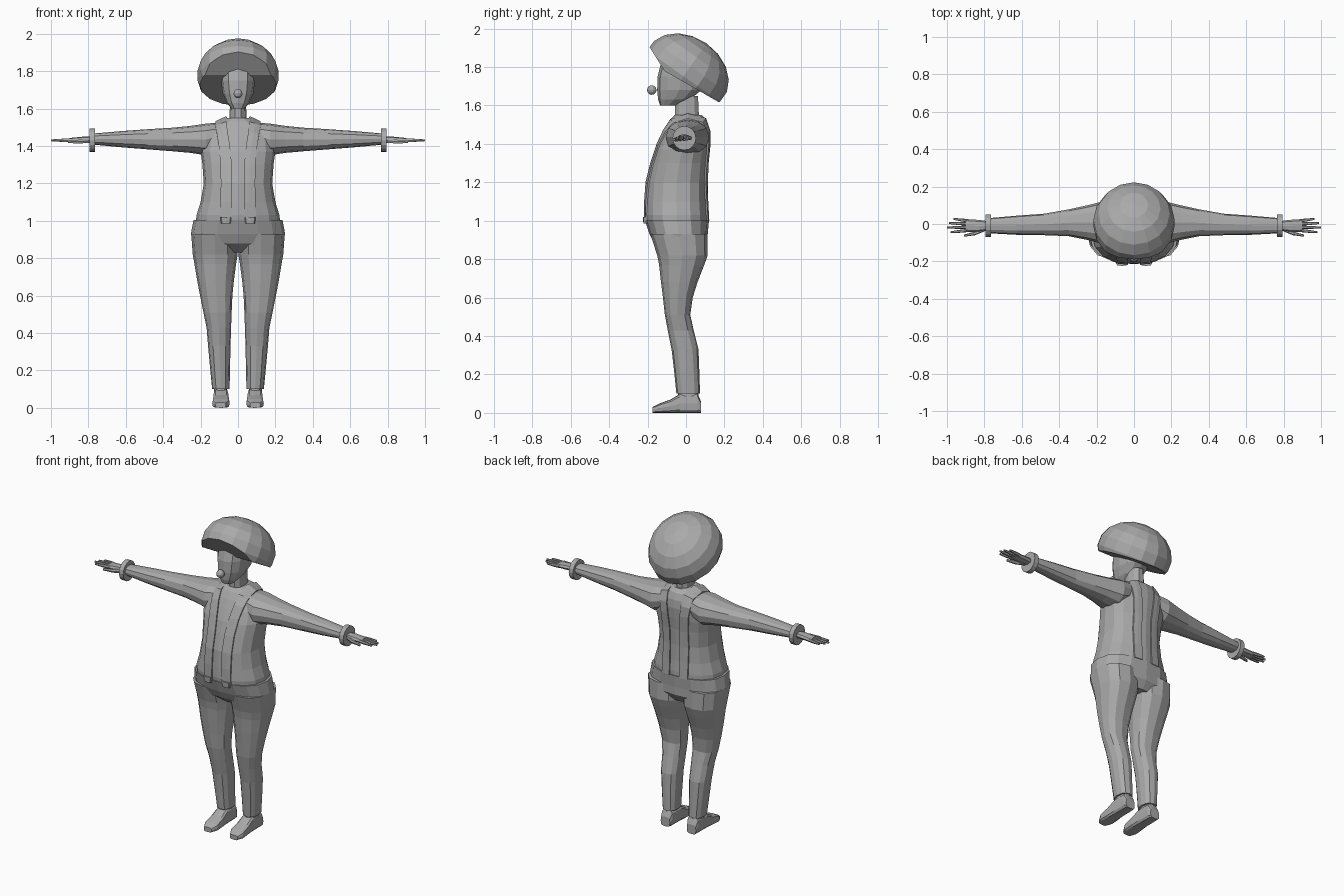
import bpy, bmesh, math
from mathutils import Vector, Matrix
from mathutils.bvhtree import BVHTree

if "Cube" in bpy.data.objects:
    bpy.data.objects.remove(bpy.data.objects["Cube"])

GREY = bpy.data.materials.new("plain grey")
GREY.diffuse_color = (0.4, 0.4, 0.4, 1)
GREY.use_nodes = True
GREY.node_tree.nodes["Principled BSDF"].inputs["Base Color"].default_value = GREY.diffuse_color


def finish(name, bm):
    bmesh.ops.recalc_face_normals(bm, faces=bm.faces)
    me = bpy.data.meshes.new(name)
    bm.to_mesh(me)
    me.materials.append(GREY)
    ob = bpy.data.objects.new(name, me)
    bpy.context.collection.objects.link(ob)
    return ob


def loft(name, axis, rows, n=12, power=0.85, side=1):
    """Skin rings given as (t, u_min, u_max, v_min, v_max) along the z, x or y axis."""
    bm = bmesh.new()
    rings = []
    for t, u0, u1, v0, v1 in rows:
        ring = []
        for i in range(n):
            a = 2 * math.pi * i / n
            c, s = math.cos(a), math.sin(a)
            u = (u0 + u1) / 2 + (u1 - u0) / 2 * math.copysign(abs(c) ** power, c)
            v = (v0 + v1) / 2 + (v1 - v0) / 2 * math.copysign(abs(s) ** power, s)
            p = {"z": (u, v, t), "x": (t, u, v), "y": (u, t, v)}[axis]
            ring.append(bm.verts.new((p[0] * side, p[1], p[2])))
        rings.append(ring)
    for a, b in zip(rings, rings[1:]):
        for i in range(n):
            j = (i + 1) % n
            bm.faces.new((a[i], a[j], b[j], b[i]))
    bm.faces.new(rings[0])
    bm.faces.new(rings[-1])
    return finish(name, bm)


# shirt body
torso = loft("torso", "z", [
    (0.99, -.225, .225, -.21, .115), (1.03, -.222, .222, -.215, .115),
    (1.10, -.20, .20, -.212, .11), (1.20, -.183, .183, -.205, .108),
    (1.30, -.19, .19, -.18, .112), (1.37, -.20, .20, -.16, .12),
    (1.44, -.195, .195, -.13, .125), (1.49, -.165, .165, -.105, .12),
    (1.53, -.11, .11, -.08, .105), (1.55, -.06, .06, -.06, .08)], n=16)

# trousers
loft("hips", "z", [
    (1.005, -.238, .238, -.215, .12), (0.93, -.252, .252, -.19, .113),
    (0.88, -.24, .24, -.165, .112), (0.83, -.12, .12, -.10, .08)], n=16)

for side, word in ((1, "left"), (-1, "right")):
    loft(word + "_trouser_leg", "z", [
        (0.93, .0, .25, -.185, .113), (0.82, .002, .242, -.15, .113),
        (0.77, .01, .233, -.14, .095), (0.68, .022, .218, -.13, .06),
        (0.60, .03, .203, -.12, .035), (0.51, .034, .185, -.11, .022),
        (0.43, .037, .168, -.095, .04), (0.33, .04, .16, -.075, .065),
        (0.20, .043, .148, -.06, .07), (0.10, .045, .138, -.05, .073)], side=side)
    # bare ankle and foot
    loft(word + "_ankle", "z", [
        (0.14, .06, .125, -.035, .06), (0.05, .055, .13, -.05, .07)], side=side)
    loft(word + "_foot", "y", [
        (0.078, .06, .125, 0, .06), (0.06, .052, .13, 0, .10),
        (-0.03, .05, .132, 0, .10), (-0.08, .046, .135, 0, .07),
        (-0.14, .045, .138, 0, .048), (-0.175, .065, .12, 0, .03)],
        power=0.55, side=side)
    # sleeve, tapering to the wrist
    loft(word + "_sleeve", "x", [
        (.10, -.09, .11, 1.38, 1.525), (.17, -.105, .12, 1.35, 1.52),
        (.25, -.085, .10, 1.363, 1.508), (.35, -.065, .078, 1.372, 1.498),
        (.48, -.06, .055, 1.382, 1.49), (.62, -.058, .045, 1.393, 1.48),
        (.77, -.05, .032, 1.407, 1.467)], side=side)
    loft(word + "_bracelet", "x", [
        (.765, -.07, .052, 1.367, 1.493), (.795, -.07, .052, 1.367, 1.493)],
        n=16, power=1, side=side)
    # hand: palm, four fingers and a thumb
    loft(word + "_palm", "x", [
        (.77, -.032, .014, 1.415, 1.45), (.83, -.042, .022, 1.415, 1.45),
        (.90, -.042, .026, 1.417, 1.443)], n=8, side=side)
    for k, (y0, y1, tip) in enumerate([(-.034, -.044, .98), (-.017, -.019, 1.0),
                                       (0, .005, .99), (.017, .027, .965)]):
        loft(f"{word}_finger_{k + 1}", "x", [
            (.885, y0 - .009, y0 + .009, 1.42, 1.441),
            ((.885 + tip) / 2, (y0 + y1) / 2 - .008, (y0 + y1) / 2 + .008, 1.421, 1.44),
            (tip, y1 - .005, y1 + .005, 1.425, 1.436)], n=6, side=side)
    loft(word + "_thumb", "x", [
        (.80, -.04, -.02, 1.415, 1.44), (.85, -.06, -.04, 1.412, 1.435),
        (.91, -.068, -.057, 1.415, 1.43)], n=6, side=side)

# braces: strips laid on the shirt, clipped to the waistband
bm = bmesh.new()
bm.from_mesh(torso.data)
tree = BVHTree.FromBMesh(bm)
bm.free()
path = [(z, 180, .035 + o, .095 + o) for z, o in
        ((1.0, 0), (1.1, -.002), (1.2, -.003), (1.3, -.002), (1.4, .008))]
path += [(1.4, a, .05 + o, .108 + o) for a, o in
         ((150, .005), (125, .012), (90, .012), (55, .005), (30, 0))]
path += [(z, 0, .035 + o, .09 + o) for z, o in
         ((1.4, .008), (1.3, 0), (1.2, 0), (1.1, 0), (1.0, 0))]
for side, word in ((1, "left"), (-1, "right")):
    bm = bmesh.new()
    rows = []
    for z, ang, x0, x1 in path:
        d = Vector((0, math.cos(math.radians(ang)), math.sin(math.radians(ang))))
        row = []
        for f in (0, .5, 1):
            hit = tree.ray_cast(Vector((side * (x0 + (x1 - x0) * f), 0.01, z)), d)[0]
            row.append((hit + d * .002, hit + d * .01))
        rows.append([[bm.verts.new(p[k]) for p in row] for k in (0, 1)])
    for (lo, hi), (lo2, hi2) in zip(rows, rows[1:]):
        loop = lo + hi[::-1]
        loop2 = lo2 + hi2[::-1]
        for i in range(6):
            j = (i + 1) % 6
            bm.faces.new((loop[i], loop[j], loop2[j], loop2[i]))
    for lo, hi in (rows[0], rows[-1]):
        bm.faces.new(lo + hi[::-1])
    finish(word + "_brace", bm)
    loft(word + "_brace_clip", "z", [
        (0.985, .04, .09, -.222, -.195), (1.02, .035, .095, -.224, -.20)],
        n=8, power=0.6, side=side)

# neck, head and nose
loft("neck", "z", [(1.50, -.06, .06, -.065, .08), (1.545, -.046, .046, -.06, .07),
                   (1.65, -.042, .042, -.06, .065)], n=10)
loft("head", "z", [
    (1.60, -.035, .035, -.135, -.05), (1.63, -.06, .06, -.145, .02),
    (1.68, -.082, .082, -.15, .08), (1.75, -.092, .092, -.148, .10),
    (1.82, -.09, .09, -.13, .10)], n=12)
bm = bmesh.new()
bmesh.ops.create_uvsphere(bm, u_segments=10, v_segments=6, radius=.025,
                          matrix=Matrix.Translation((0, -.178, 1.68)))
finish("nose", bm)

# big round hair, tilted back, with the front opened below the fringe
bm = bmesh.new()
bmesh.ops.create_uvsphere(
    bm, u_segments=16, v_segments=9, radius=1,
    matrix=Matrix.Translation((0, .005, 1.777)) @ Matrix.Rotation(math.radians(-35), 4, "X")
    @ Matrix.Diagonal((.22, .235, .178, 1)))
for point, normal in (((0, -.2, 1.83), (0, -.5, -.87)), ((0, -.10, 1.76), (0, -.85, -.53))):
    geom = bm.verts[:] + bm.edges[:] + bm.faces[:]
    cut = bmesh.ops.bisect_plane(bm, geom=geom, plane_co=point, plane_no=normal, clear_outer=True)
    edges = [e for e in cut["geom_cut"] if isinstance(e, bmesh.types.BMEdge)]
    bmesh.ops.holes_fill(bm, edges=edges)
for v in bm.verts:
    v.co.z = max(v.co.z, 1.595)
finish("hair", bm)
